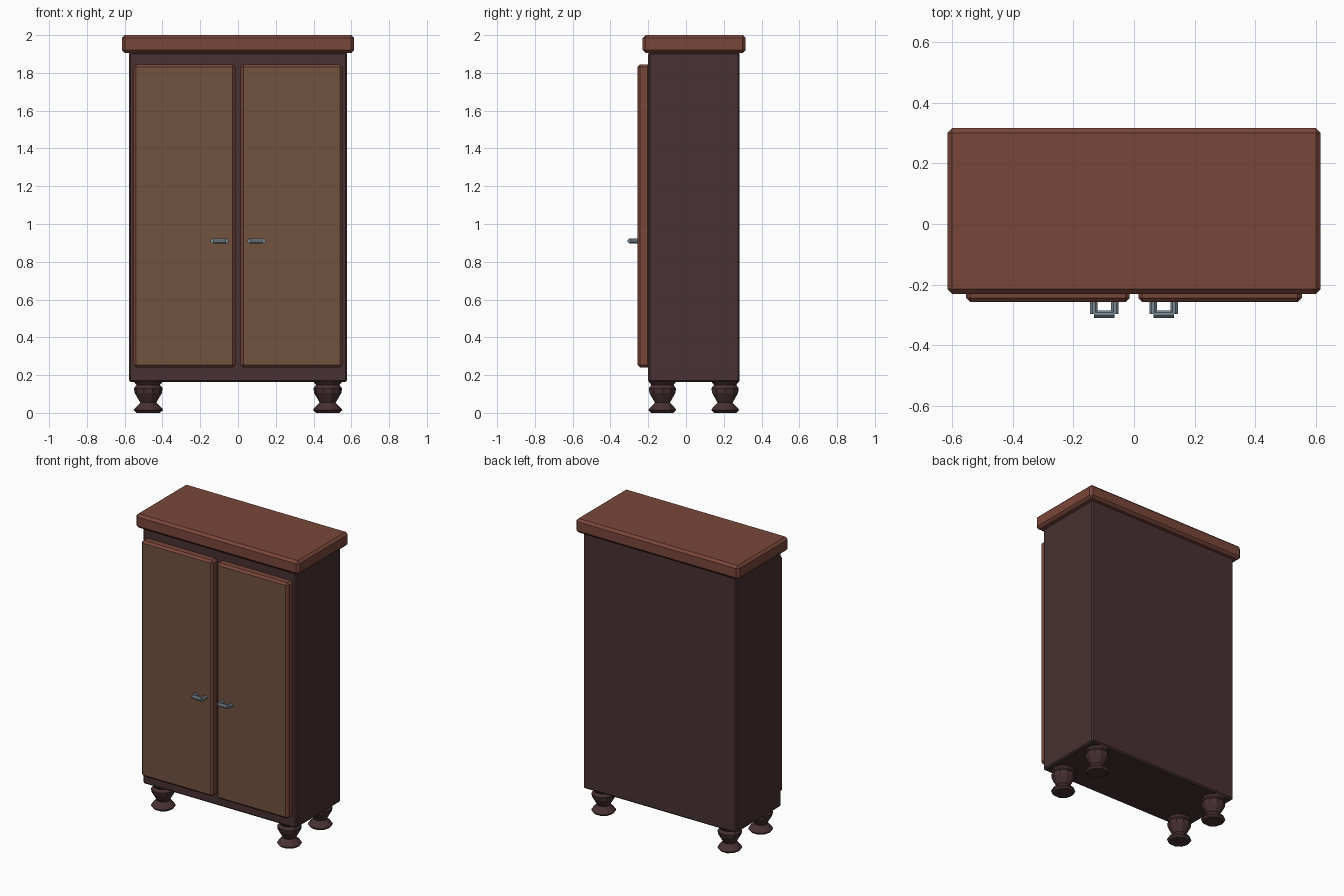
import bpy, bmesh, math
from mathutils import Matrix, Vector

if "Cube" in bpy.data.objects:
    bpy.data.objects.remove(bpy.data.objects["Cube"])


def material(name, rgb):
    lin = [((c / 255 + 0.055) / 1.055) ** 2.4 for c in rgb]
    m = bpy.data.materials.new(name)
    m.diffuse_color = (*lin, 1)
    m.use_nodes = True
    m.node_tree.nodes["Principled BSDF"].inputs["Base Color"].default_value = m.diffuse_color
    return m


RED_WOOD = material("red wood", (121, 70, 58))
DARK_WOOD = material("dark wood", (72, 49, 51))
PANEL_WOOD = material("panel wood", (113, 82, 64))
METAL = material("grey metal", (122, 138, 148))


def finish(name, bm, *mats):
    bmesh.ops.recalc_face_normals(bm, faces=bm.faces)
    me = bpy.data.meshes.new(name)
    bm.to_mesh(me)
    bm.free()
    for m in mats:
        me.materials.append(m)
    ob = bpy.data.objects.new(name, me)
    bpy.context.collection.objects.link(ob)
    return ob


def box(name, lo, hi, bevel, *mats):
    """Chamfered box; a second material covers the large front face."""
    bm = bmesh.new()
    bmesh.ops.create_cube(bm, size=1)
    for v in bm.verts:
        v.co = [l + (c + 0.5) * (h - l) for c, l, h in zip(v.co, lo, hi)]
    bmesh.ops.bevel(bm, geom=bm.edges[:], offset=bevel, segments=1, affect='EDGES')
    bm.normal_update()
    if len(mats) > 1:
        for f in bm.faces:
            if f.normal.y < -0.95:
                f.material_index = 1
    return finish(name, bm, *mats)


def rod(bm, a, b, radius):
    """Octagonal bar between two points."""
    a, b = Vector(a), Vector(b)
    d = b - a
    turn = d.to_track_quat('Z', 'Y').to_matrix().to_4x4()
    mat = Matrix.Translation((a + b) / 2) @ turn @ Matrix.Rotation(math.pi / 8, 4, 'Z')
    bmesh.ops.create_cone(bm, cap_ends=True, segments=8, radius1=radius,
                          radius2=radius, depth=d.length, matrix=mat)


# Cabinet carcass and overhanging top
box("cabinet_body", (-0.577, -0.2, 0.163), (0.577, 0.284, 1.91), 0.009, DARK_WOOD)
box("cabinet_top", (-0.615, -0.23, 1.905), (0.615, 0.316, 2.0), 0.016, RED_WOOD)

# Turned leg profile: (radius, height)
PROFILE = [(0.062, 0.0), (0.077, 0.014), (0.074, 0.022), (0.042, 0.054),
           (0.072, 0.105), (0.076, 0.13), (0.062, 0.148), (0.078, 0.167)]
SIDES = 10


def leg(name, x, y):
    bm = bmesh.new()
    rings = []
    for r, z in PROFILE:
        rings.append([bm.verts.new((x + r * math.cos(i * math.tau / SIDES),
                                    y + r * math.sin(i * math.tau / SIDES), z))
                      for i in range(SIDES)])
    for a, b in zip(rings, rings[1:]):
        for i in range(SIDES):
            j = (i + 1) % SIDES
            bm.faces.new((a[i], a[j], b[j], b[i]))
    bm.faces.new(rings[0])
    bm.faces.new(rings[-1])
    finish(name, bm, DARK_WOOD)


for side, s in (("left", -1), ("right", 1)):
    # Door with contrasting front panel
    x0, x1 = sorted((s * 0.014, s * 0.553))
    box(f"{side}_door", (x0, -0.257, 0.24), (x1, -0.19, 1.845), 0.014,
        RED_WOOD, PANEL_WOOD)

    # Pull handle: two posts and a crossbar
    bm = bmesh.new()
    for px in (0.063, 0.132):
        rod(bm, (s * px, -0.25, 0.91), (s * px, -0.297, 0.91), 0.0135)
    rod(bm, (s * 0.064, -0.297, 0.91), (s * 0.131, -0.297, 0.91), 0.0135)
    finish(f"{side}_handle", bm, METAL)

    # Legs
    leg(f"{side}_front_leg", s * 0.475, -0.125)
    leg(f"{side}_back_leg", s * 0.475, 0.207)
